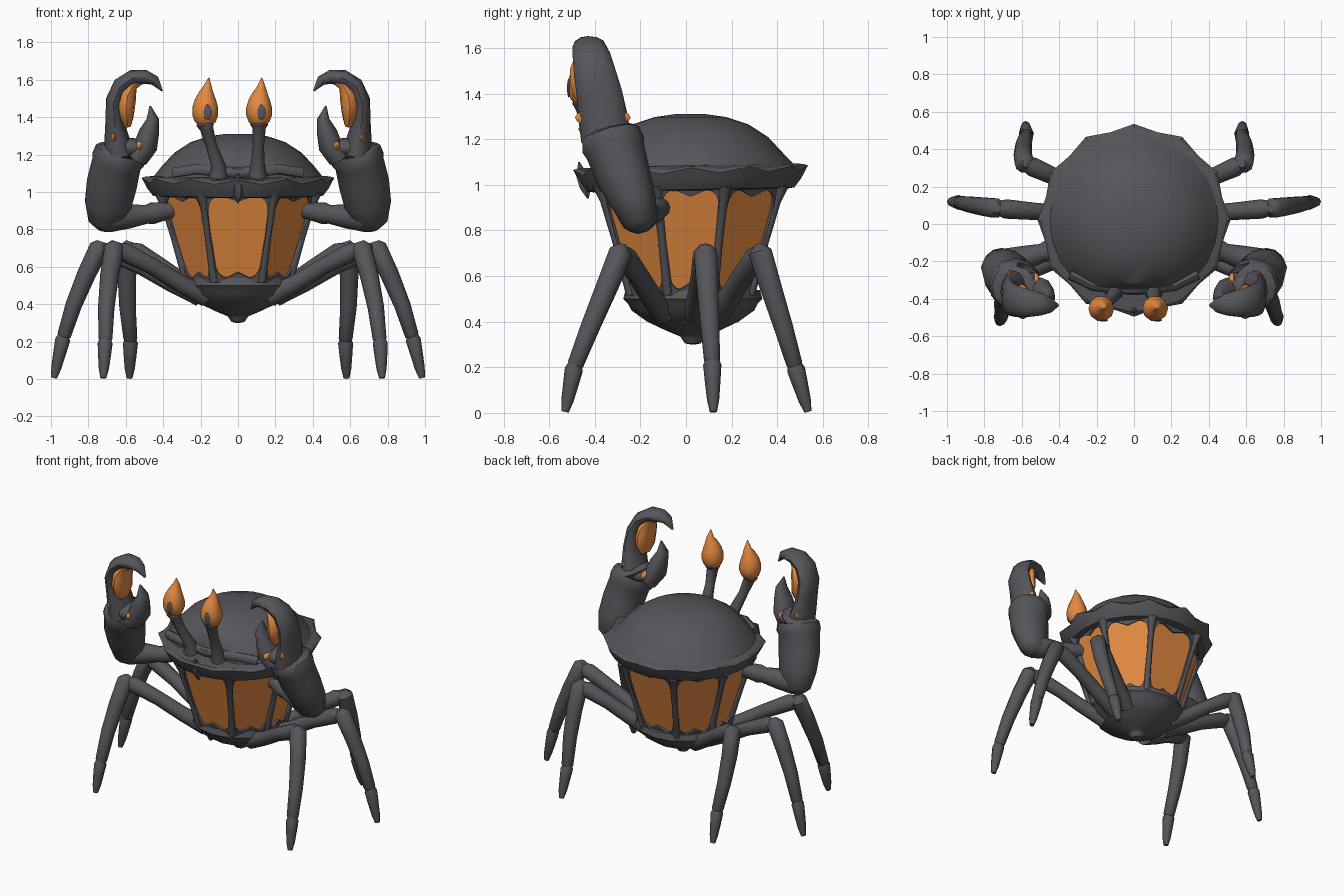
import bpy, bmesh, math
from mathutils import Vector


def material(name, rgb):
    m = bpy.data.materials.new(name)
    m.diffuse_color = (*rgb, 1)
    return m


DARK = material("dark iron", (0.092, 0.092, 0.104))
GLOW = material("amber glow", (0.77, 0.255, 0.052))
CY = 0.02  # body centre in y


def finish(bm, name, mat, angle=35):
    bmesh.ops.recalc_face_normals(bm, faces=bm.faces)
    me = bpy.data.meshes.new(name)
    bm.to_mesh(me)
    bm.free()
    me.materials.append(mat)
    ob = bpy.data.objects.new(name, me)
    bpy.context.collection.objects.link(ob)
    bpy.ops.object.select_all(action='DESELECT')
    ob.select_set(True)
    bpy.context.view_layer.objects.active = ob
    bpy.ops.object.shade_smooth_by_angle(angle=math.radians(angle))
    return ob


def loft(rings, name, mat, angle=35):
    """Skin a list of equal-length point loops and cap both ends."""
    bm = bmesh.new()
    loops = [[bm.verts.new(p) for p in r] for r in rings]
    n = len(loops[0])
    for a, b in zip(loops, loops[1:]):
        for i in range(n):
            j = (i + 1) % n
            bm.faces.new((a[i], a[j], b[j], b[i]))
    bm.faces.new(loops[0])
    bm.faces.new(loops[-1])
    return finish(bm, name, mat, angle)


def tube(name, mat, pts, sides=12, ref=(0, 1, 0), angle=45):
    """Points are (x, y, z, radius across, radius along ref)."""
    ps = [Vector(p[:3]) for p in pts]
    ref = Vector(ref)
    rings = []
    for i, p in enumerate(pts):
        t = (ps[min(i + 1, len(ps) - 1)] - ps[max(i - 1, 0)]).normalized()
        a = t.cross(ref).normalized()
        b = t.cross(a)
        rings.append([ps[i] + a * p[3] * math.cos(k * math.tau / sides)
                      + b * p[-1] * math.sin(k * math.tau / sides) for k in range(sides)])
    return loft(rings, name, mat, angle)


def blob(name, mat, loc, size):
    bm = bmesh.new()
    bmesh.ops.create_uvsphere(bm, u_segments=12, v_segments=8, radius=1)
    for v in bm.verts:
        v.co = Vector([c * s + l for c, s, l in zip(v.co, size, loc)])
    return finish(bm, name, mat, 60)


def polar(deg, r, z):  # angle counted from the front
    a = math.radians(deg)
    return Vector((r * math.sin(a), CY - r * math.cos(a), z))


# Domed shell with a rim of twelve upturned points and a flattened brow
rings = []
for z, r, spike in [(0.975, 0.42, 0), (0.98, 0.455, 0), (1.01, 0.475, 0.01), (1.05, 0.487, 0.028),
                    (1.068, 0.478, 0.016), (1.085, 0.45, 0), (1.135, 0.41, 0), (1.21, 0.34, 0),
                    (1.265, 0.255, 0), (1.297, 0.16, 0), (1.31, 0.07, 0)]:
    ring = []
    for i in range(24):
        s = spike if i % 2 == 0 else 0
        p = polar(i * 15, r + s, z + s * 0.9)
        if z > 1.08:
            p.y = max(p.y, -0.345)
        p.z += 0.02 * (p.y - CY) * (1 if z < 1.1 else 0)
        ring.append(p)
    rings.append(ring)
loft(rings, "shell", DARK, 25)

# Brow ledge and centre boss
tube("brow_ledge", DARK, [(x, y, 1.10 + dz, 0.028, 0.03) for x, y, dz in
     [(-0.34, -0.27, 0.0), (-0.22, -0.33, 0.02), (-0.1, -0.345, 0.01), (0, -0.35, 0.0),
      (0.1, -0.345, 0.01), (0.22, -0.33, 0.02), (0.34, -0.27, 0.0)]], 8, (0, 0, 1))
tube("brow_boss", DARK, [(0, -0.43, 0.94, 0.004), (0, -0.44, 0.99, 0.03),
                         (0, -0.455, 1.04, 0.03), (0, -0.47, 1.10, 0.004)], 6)

# Lower bowl
loft([[Vector((r * math.sin(k * math.tau / 16), CY + 0.01 - r * math.cos(k * math.tau / 16), z))
       for k in range(16)]
      for z, r in [(0.54, 0.27), (0.54, 0.295), (0.50, 0.305), (0.48, 0.285), (0.45, 0.27), (0.40, 0.20),
                   (0.36, 0.115), (0.335, 0.055), (0.305, 0.035), (0.30, 0.01)]],
     "lower_bowl", DARK, 30)

# Lantern body: glowing panes, arched frames and corner ribs
CORNERS = [26, 70, 110, 154, 206, 250, 290, 334]
Z0, Z1, R0, R1 = 0.52, 1.0, 0.285, 0.435
loft([[polar(a, R0, Z0) for a in CORNERS], [polar(a, R1, Z1) for a in CORNERS]],
     "glowing_panes", GLOW, 20)


def sp(c, e):
    return math.copysign(abs(c) ** e, c)


for a, b in zip(CORNERS, CORNERS[1:] + [386]):
    def pane(u, v, off):
        l = polar(a, R0, Z0).lerp(polar(a, R1, Z1), v)
        r = polar(b, R0, Z0).lerp(polar(b, R1, Z1), v)
        return l.lerp(r, (u + 1) / 2) + polar((a + b) / 2, off, -off * 0.3) - Vector((0, CY, 0))
    bm = bmesh.new()
    N = 32
    loops = [[], [], []]
    for k in range(N):
        t = math.tau * k / N
        c, s = math.cos(t), math.sin(t)
        m = max(abs(c), abs(s))
        notch = 0.86 if k in (N // 4, 3 * N // 4) else 1  # small point above and below
        u, v = 0.91 * sp(c, 0.4), 0.505 + 0.46 * sp(s, 0.4) * notch
        loops[0].append(bm.verts.new(pane(c / m, 0.5 + 0.5 * s / m, 0.014)))
        loops[1].append(bm.verts.new(pane(u, v, 0.014)))
        loops[2].append(bm.verts.new(pane(u, v, -0.005)))
    for p, q in zip(loops, loops[1:]):
        for k in range(N):
            j = (k + 1) % N
            bm.faces.new((p[k], p[j], q[j], q[k]))
    finish(bm, "pane_frame", DARK, 30)
    lo, hi = polar(a, R0 + 0.006, Z0), polar(a, R1 + 0.006, Z1)
    tube("corner_rib", DARK, [(*lo, 0.022), (*lo.lerp(hi, 0.5), 0.017),
                              (*lo.lerp(hi, 0.85), 0.02), (*hi, 0.034)], 8)

# Eye stalks with flame-shaped eyes
for base, cx, tip in [(-0.105, -0.175, -0.155), (0.105, 0.113, 0.127)]:
    y = -0.452
    tube("eye_stalk", DARK, [(base, -0.36, 1.08, 0.05), (base, -0.375, 1.14, 0.038),
                             (base * 0.45 + cx * 0.55, -0.42, 1.25, 0.03),
                             (cx * 0.9 + base * 0.1, -0.45, 1.34, 0.036),
                             (cx, y, 1.36, 0.048), (cx, y, 1.375, 0.042)], 10)
    tube("flame_eye", GLOW, [(cx, y, 1.35, 0.03), (cx, y, 1.375, 0.056), (cx, y, 1.41, 0.069),
                             (cx, y, 1.45, 0.069), (cx + 0.002, y, 1.49, 0.058),
                             (cx + 0.006, y + 0.005, 1.525, 0.042),
                             (cx + 0.012, y + 0.01, 1.56, 0.024), (tip, y, 1.61, 0.003)], 10)
    blob("eye_pupil", DARK, (cx + 0.012, y - 0.062, 1.425), (0.024, 0.008, 0.042))

# Limbs on both sides
for s in (-1, 1):
    def limb(name, mat, pts, sides=12, ref=(0, 1, 0)):
        return tube(name, mat, [(p[0] * s, *p[1:]) for p in pts], sides, ref)

    # Walking legs: hip, knee, ankle, tip
    front_tip = 0.72 if s < 0 else 0.77
    for name, hip, knee, ankle, tip in [
            ("front", (0.17, -0.10, 0.44), (0.66, -0.285, 0.69), (front_tip - 0.01, -0.49, 0.20), (front_tip, -0.53, 0.005)),
            ("middle", (0.20, 0.04, 0.44), (0.74, 0.085, 0.69), (0.935, 0.115, 0.22), (0.984, 0.12, 0.005)),
            ("back", (0.17, 0.14, 0.44), (0.585, 0.325, 0.69), (0.575, 0.48, 0.20), (0.58, 0.535, 0.005))]:
        h, k, a, t = map(Vector, (hip, knee, ankle, tip))
        up = Vector((0, 0, 0.015))
        limb(name + "_upper_leg", DARK, [(*h, 0.055), (*h.lerp(k, 0.3), 0.048), (*(h.lerp(k, 0.6) + up), 0.046),
                                         (*(h.lerp(k, 0.9) + up), 0.052), (*(k + up * 0.5), 0.035)], 10, (0, 0, 1))
        out = Vector((0.012, 0, 0.01))
        limb(name + "_lower_leg", DARK, [(*(k + Vector((-0.01, 0, 0.045))), 0.024), (*(k + Vector((0, 0, 0.015))), 0.054),
                                         (*(k.lerp(a, 0.3) + out), 0.050), (*(k.lerp(a, 0.65) + out), 0.044),
                                         (*k.lerp(a, 0.97), 0.037), (*a, 0.028)], 10)
        limb(name + "_foot", DARK, [(*a.lerp(t, -0.12), 0.026), (*a.lerp(t, 0.05), 0.040), (*a.lerp(t, 0.4), 0.034),
                                    (*a.lerp(t, 0.75), 0.027), (*t, 0.016)], 8)

    # Claw arm
    limb("claw_upper_arm", DARK, [(0.30, -0.10, 0.91, 0.05), (0.38, -0.12, 0.90, 0.048), (0.46, -0.145, 0.885, 0.058),
                                  (0.49, -0.155, 0.88, 0.05), (0.58, -0.18, 0.87, 0.065),
                                  (0.68, -0.21, 0.865, 0.08), (0.74, -0.22, 0.87, 0.06)], 12, (0, 0, 1))
    limb("claw_forearm", DARK, [(0.715, -0.19, 0.795, 0.035, 0.03), (0.71, -0.20, 0.83, 0.09, 0.075),
                                (0.695, -0.23, 0.93, 0.125, 0.10), (0.675, -0.275, 1.04, 0.135, 0.12),
                                (0.65, -0.31, 1.15, 0.132, 0.13), (0.64, -0.318, 1.175, 0.142, 0.14),
                                (0.63, -0.33, 1.22, 0.134, 0.13), (0.625, -0.335, 1.235, 0.11, 0.11),
                                (0.62, -0.33, 1.20, 0.08, 0.08)])
    blob("claw_palm", DARK, (0.585 * s, -0.35, 1.235), (0.11, 0.10, 0.055))

    # Hooked upper finger, curved lower finger and glowing inserts
    limb("claw_hook", DARK, [(0.635, -0.35, 1.20, 0.08, 0.11), (0.65, -0.365, 1.30, 0.064, 0.108),
                             (0.663, -0.38, 1.40, 0.045, 0.10), (0.662, -0.40, 1.49, 0.045, 0.092),
                             (0.625, -0.415, 1.57, 0.045, 0.083), (0.56, -0.425, 1.61, 0.044, 0.073),
                             (0.495, -0.43, 1.615, 0.038, 0.06), (0.445, -0.435, 1.595, 0.027, 0.04),
                             (0.405, -0.435, 1.54, 0.004, 0.006)])
    limb("claw_thumb", DARK, [(0.54, -0.36, 1.18, 0.06, 0.085), (0.492, -0.375, 1.25, 0.064, 0.085),
                              (0.475, -0.385, 1.32, 0.054, 0.07), (0.455, -0.395, 1.39, 0.033, 0.045),
                              (0.47, -0.40, 1.46, 0.004, 0.006)])
    limb("claw_inner_glow", GLOW, [(0.59, -0.40, 1.35, 0.018, 0.05), (0.595, -0.405, 1.40, 0.037, 0.09),
                                   (0.598, -0.415, 1.46, 0.048, 0.094), (0.588, -0.42, 1.52, 0.046, 0.088),
                                   (0.56, -0.425, 1.57, 0.025, 0.06), (0.51, -0.43, 1.588, 0.008, 0.03)])
    # Glowing slots set through the hand
    for x, y, z, w, d, h in [(0.662, -0.365, 1.295, 0.022, 0.122, 0.045),
                             (0.525, -0.365, 1.245, 0.026, 0.108, 0.034)]:
        blob("claw_glow_slot", GLOW, (x * s, y, z), (w, d, h))
